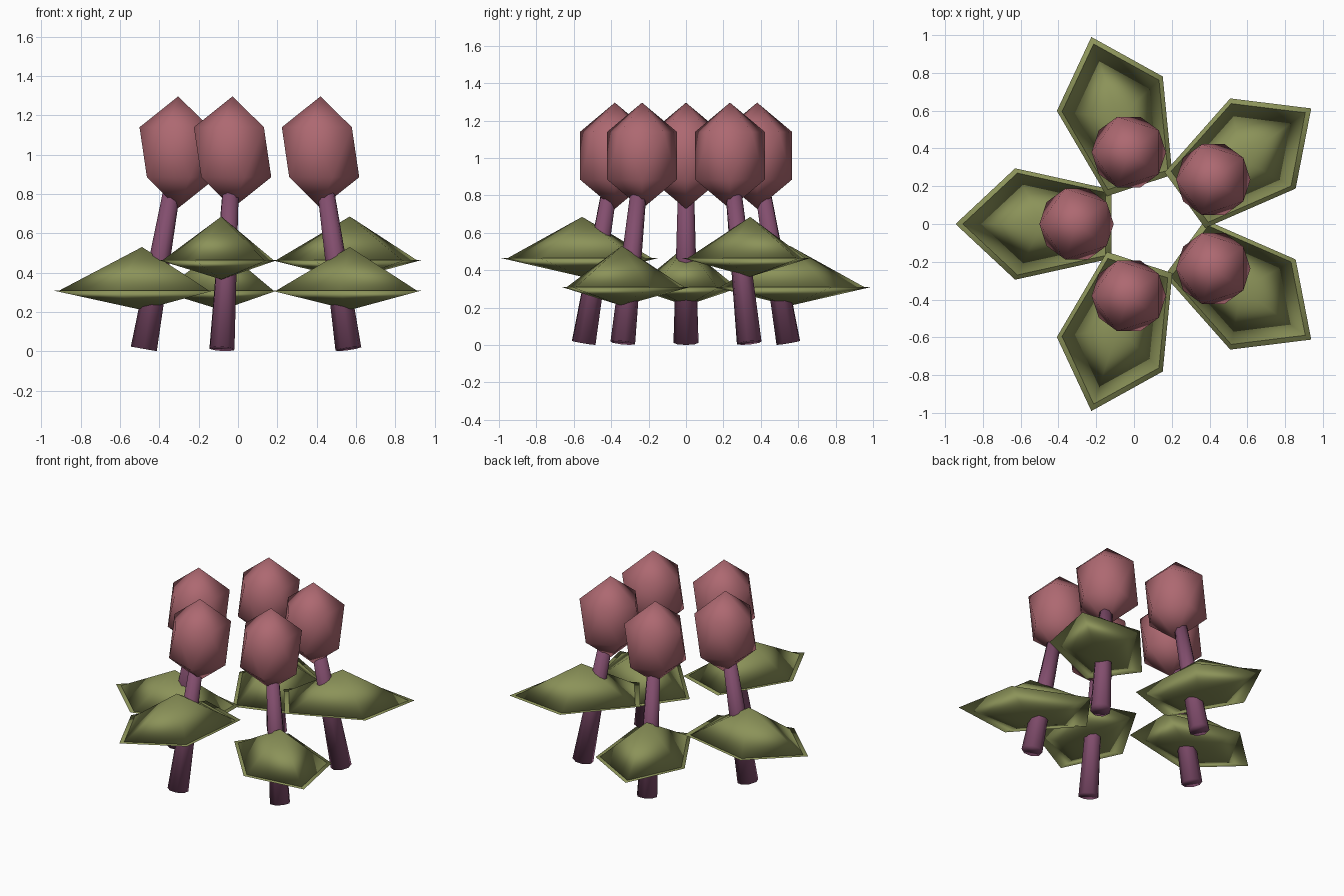
import bpy
from math import pi, radians, cos, sin
from mathutils import Vector

if "Cube" in bpy.data.objects:
    bpy.data.objects.remove(bpy.data.objects["Cube"], do_unlink=True)


def material(name, colour):
    mat = bpy.data.materials.new(name)
    mat.use_nodes = True
    mat.diffuse_color = (*colour, 1)
    mat.node_tree.nodes["Principled BSDF"].inputs["Base Color"].default_value = (*colour, 1)
    return mat


PINK = material("dusty_pink", (0.42, 0.14, 0.165))
OLIVE = material("olive_green", (0.26, 0.29, 0.1))
PURPLE = material("plum_purple", (0.225, 0.076, 0.155))

CENTRE = Vector((0.096, 0, 0))


def finish(name, mat):
    obj = bpy.context.object
    obj.name = name
    obj.data.materials.append(mat)
    bpy.ops.object.shade_smooth()
    return obj


def ring_point(angle, radius, z):
    return CENTRE + Vector((radius * cos(angle), radius * sin(angle), z))


def stem(name, base, top):
    axis = top - base
    bpy.ops.mesh.primitive_cone_add(
        vertices=8, radius1=0.067, radius2=0.042, depth=axis.length,
        location=(base + top) / 2,
        rotation=axis.to_track_quat("Z", "Y").to_euler())
    finish(name, PURPLE)


def leaf_half(name, angle, rim_z, height, size, flip):
    # Five-sided cone, stretched outwards, with one corner as the leaf tip
    side = -1 if flip else 1
    bpy.ops.mesh.primitive_cone_add(
        vertices=5, radius1=1, radius2=0, depth=1,
        location=ring_point(angle, 0.584, rim_z + side * height / 2),
        rotation=(pi if flip else 0, 0, angle - side * pi / 2))
    obj = finish(name, OLIVE)
    obj.scale = (0.31 * size, 0.457 * size, height)


def flower_head(name, location):
    bpy.ops.mesh.primitive_ico_sphere_add(
        subdivisions=1, radius=1, location=location, rotation=(0, 0, pi))
    finish(name, PINK).scale = (0.22, 0.22, 0.284)


# Five flowers in a ring, two of them with raised leaves
for i, rim_z in enumerate([0.465, 0.31, 0.31, 0.465, 0.31], 1):
    angle = radians(72 * i - 36)
    stem(f"stem_{i}", ring_point(angle, 0.575, 0.012), ring_point(angle, 0.425, 0.86))
    leaf_half(f"leaf_top_{i}", angle, rim_z, 0.22, 0.915, False)
    leaf_half(f"leaf_underside_{i}", angle, rim_z, 0.1, 1, True)
    flower_head(f"flower_head_{i}", ring_point(angle, 0.4, 1.012))
